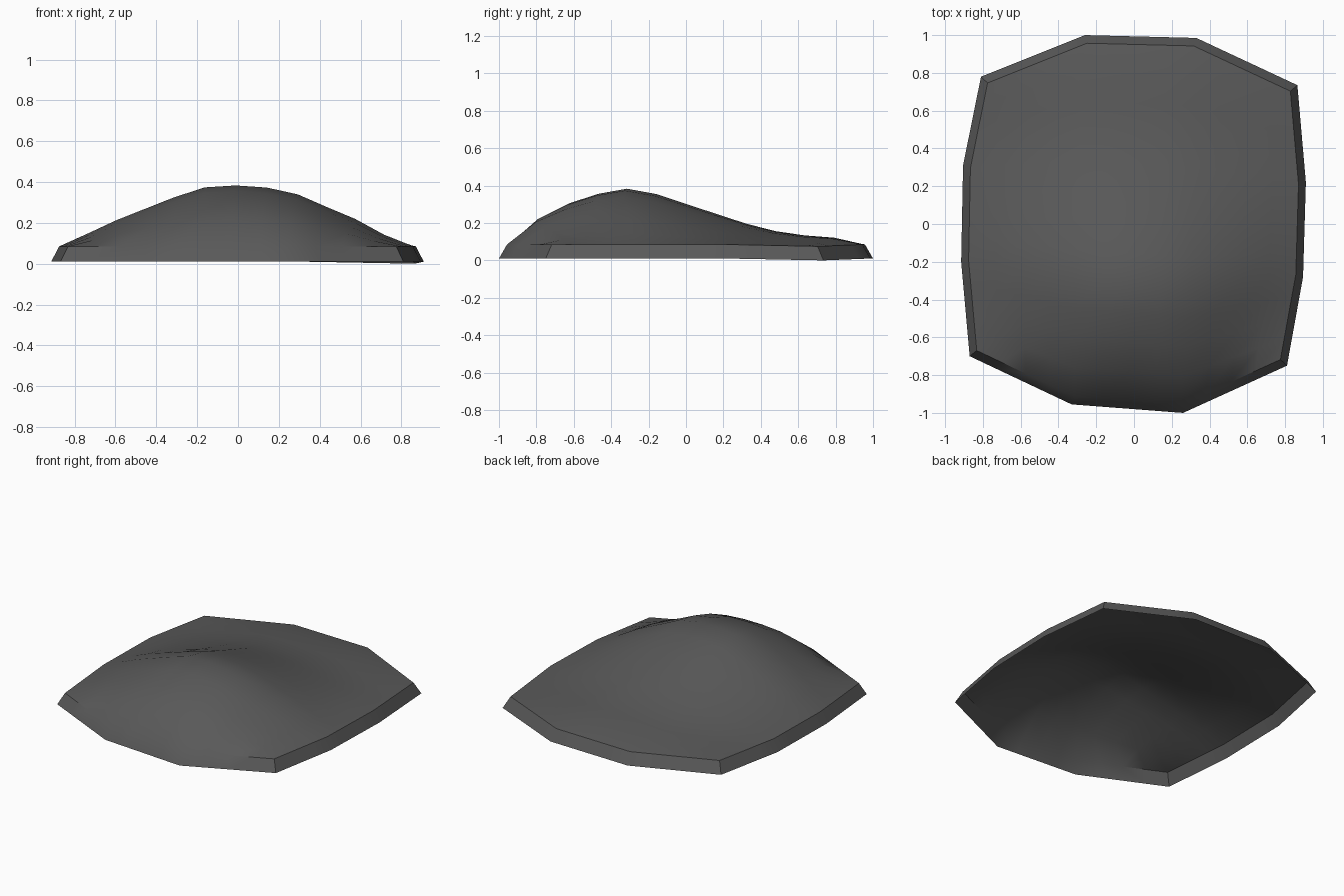
import bpy
import bmesh
from mathutils import Vector

if "Cube" in bpy.data.objects:
    bpy.data.objects.remove(bpy.data.objects["Cube"], do_unlink=True)

N = 12             # grid cells per side
INSET = 0.957      # rim top relative to rim foot
RIM_Z, FOOT_Z, RISE = 0.085, 0.01, 0.305

# Foot outline, one polyline per side (shared corners)
FRONT = [(-0.87, -0.70), (-0.33, -0.955), (0.26, -1.0), (0.81, -0.75)]
BACK = [(-0.81, 0.78), (-0.26, 1.0), (0.33, 0.985), (0.865, 0.735)]
LEFT = [FRONT[3], (0.895, -0.28), (0.91, 0.22), BACK[3]]
RIGHT = [FRONT[0], (-0.915, -0.20), (-0.905, 0.31), BACK[0]]

# Mound height factors across and along the shell
ACROSS = [(-1, 0), (-0.84, 0.2), (-0.68, 0.41), (-0.19, 0.95), (0.08, 1),
          (0.31, 0.87), (0.43, 0.72), (0.72, 0.38), (0.85, 0.16), (1, 0)]
ALONG = [(-1, 0), (-0.83, 0.48), (-0.66, 0.74), (-0.5, 0.9), (-0.32, 1),
         (-0.19, 0.92), (0.32, 0.38), (0.57, 0.18), (0.82, 0.13), (1, 0)]


def along_side(side, t):
    i = min(int(t * 3 + 1e-6), 2)
    return Vector(side[i]).lerp(Vector(side[i + 1]), t * 3 - i)


def factor(table, t):
    for (a, fa), (b, fb) in zip(table, table[1:]):
        if t <= b:
            return fa + (fb - fa) * (t - a) / (b - a)
    return 0.0


def patch(s, t):
    """Blend the four sides into a point inside the outline."""
    rows = along_side(FRONT, s).lerp(along_side(BACK, s), t)
    cols = along_side(RIGHT, t).lerp(along_side(LEFT, t), s)
    corners = Vector(FRONT[0]).lerp(Vector(FRONT[3]), s).lerp(
        Vector(BACK[0]).lerp(Vector(BACK[3]), s), t)
    return rows + cols - corners


def corner_dip(s, t):
    """The back left corner sags a little."""
    return 0.01 * max(0, 3 * s - 2) * max(0, 3 * t - 2)


bm = bmesh.new()

# Domed top
grid = {}
for i in range(N + 1):
    for j in range(N + 1):
        s, t = i / N, j / N
        p = patch(s, t) * INSET
        z = RIM_Z + RISE * factor(ACROSS, 2 * s - 1) * factor(ALONG, 2 * t - 1)
        grid[i, j] = bm.verts.new((p.x, p.y, z - corner_dip(s, t)))
for i in range(N):
    for j in range(N):
        bm.faces.new((grid[i, j], grid[i + 1, j], grid[i + 1, j + 1], grid[i, j + 1]))

# Sloping rim around an open underside
loop = ([(i, 0) for i in range(N)] + [(N, j) for j in range(N)] +
        [(i, N) for i in range(N, 0, -1)] + [(0, j) for j in range(N, 0, -1)])
foot = []
for i, j in loop:
    p = patch(i / N, j / N)
    foot.append(bm.verts.new((p.x, p.y, FOOT_Z - corner_dip(i / N, j / N))))
for k in range(len(loop)):
    n = (k + 1) % len(loop)
    bm.faces.new((foot[k], foot[n], grid[loop[n]], grid[loop[k]]))

mesh = bpy.data.meshes.new("domed_shell")
bm.to_mesh(mesh)
bm.free()
shell = bpy.data.objects.new("domed_shell", mesh)
bpy.context.collection.objects.link(shell)

# Dark grey finish
grey = bpy.data.materials.new("dark_grey")
grey.use_nodes = True
colour = (0.1, 0.1, 0.1, 1.0)
grey.diffuse_color = colour
grey.node_tree.nodes["Principled BSDF"].inputs["Base Color"].default_value = colour
mesh.materials.append(grey)

# Soft top, crisp rim
bpy.ops.object.select_all(action='DESELECT')
shell.select_set(True)
bpy.context.view_layer.objects.active = shell
bpy.ops.object.shade_smooth_by_angle(angle=0.52)
